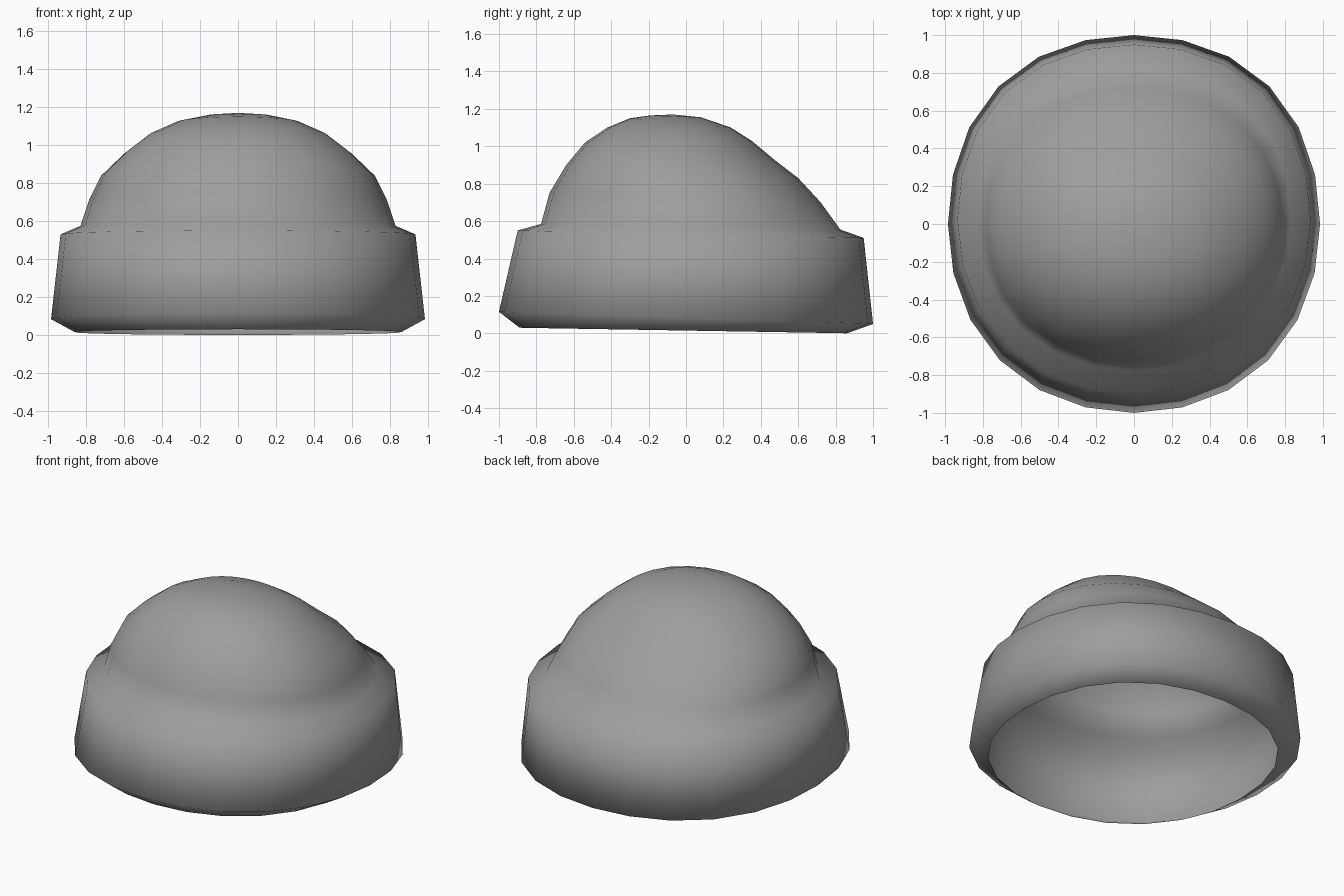
import bpy, bmesh, math

if "Cube" in bpy.data.objects:
    bpy.data.objects.remove(bpy.data.objects["Cube"])

SIDES = 24

# Ring: front y, front z, back y, back z, half width, side z
RINGS = [
    (-0.89, 0.03, 0.86, 0.00, 0.86, 0.015),   # underside rim
    (-1.00, 0.115, 1.00, 0.05, 0.985, 0.083), # widest line of the cuff
    (-0.90, 0.55, 0.95, 0.51, 0.935, 0.53),   # top of the cuff
    (-0.775, 0.585, 0.825, 0.555, 0.83, 0.575), # inner cuff edge
    (-0.73, 0.75, 0.72, 0.70, 0.785, 0.71),   # crown
    (-0.64, 0.90, 0.60, 0.83, 0.72, 0.84),
    (-0.54, 1.02, 0.47, 0.93, 0.60, 0.955),
    (-0.42, 1.10, 0.35, 1.03, 0.47, 1.055),
    (-0.30, 1.15, 0.24, 1.10, 0.325, 1.12),
    (-0.19, 1.165, 0.08, 1.155, 0.15, 1.16),
]


def add_ring(bm, yf, zf, yb, zb, w, zs):
    """Tilted, slightly squared oval, height blended front / side / back."""
    verts = []
    cy, ry = (yf + yb) / 2, (yb - yf) / 2
    for i in range(SIDES):
        a = 2 * math.pi * i / SIDES
        s = math.sin(a)
        bulge = 1 + (0.03 if s > 0 else 0.02) * math.sin(2 * a) ** 2
        bow = (zf + zb) / 2 - zs
        z = zs + s * (zb - zf) / 2 + s * s * bow
        verts.append(bm.verts.new((w * bulge * math.cos(a), cy + ry * bulge * s, z)))
    return verts


# open shell: cuff and crown
bm = bmesh.new()
loops = [add_ring(bm, *r) for r in RINGS]
for low, high in zip(loops, loops[1:]):
    for i in range(SIDES):
        j = (i + 1) % SIDES
        bm.faces.new((low[i], low[j], high[j], high[i]))
tip = bm.verts.new((0, -0.07, 1.17))
for i in range(SIDES):
    bm.faces.new((loops[-1][i], loops[-1][(i + 1) % SIDES], tip))

mesh = bpy.data.meshes.new("knit_cap")
bm.to_mesh(mesh)
bm.free()
for p in mesh.polygons:
    p.use_smooth = True

grey = bpy.data.materials.new("dark_grey_wool")
grey.diffuse_color = (0.34, 0.34, 0.34, 1)
grey.use_nodes = True
grey.node_tree.nodes["Principled BSDF"].inputs["Base Color"].default_value = grey.diffuse_color
mesh.materials.append(grey)
bpy.context.collection.objects.link(bpy.data.objects.new("knit_cap", mesh))
